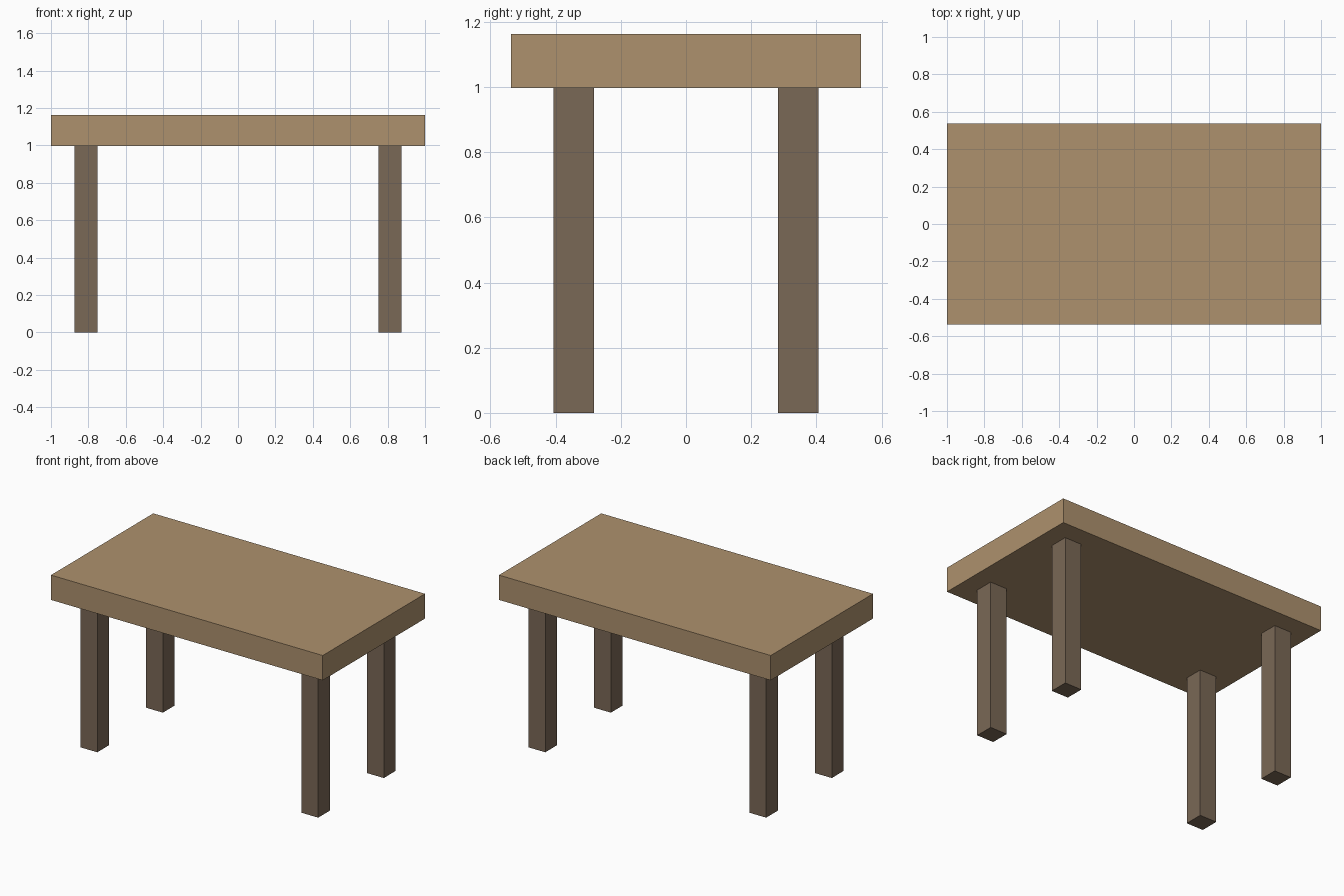
import bpy

if "Cube" in bpy.data.objects:
    bpy.data.objects.remove(bpy.data.objects["Cube"])


def material(name, rgb):
    mat = bpy.data.materials.new(name)
    mat.diffuse_color = (*rgb, 1.0)
    mat.use_nodes = True
    mat.node_tree.nodes["Principled BSDF"].inputs["Base Color"].default_value = mat.diffuse_color
    return mat


def box(name, centre, size, mat):
    bpy.ops.mesh.primitive_cube_add(size=1, location=centre)
    obj = bpy.context.object
    obj.name = name
    obj.scale = size
    bpy.ops.object.transform_apply(location=False, rotation=False, scale=True)
    obj.data.materials.append(mat)
    return obj


light_wood = material("light_wood", (0.42, 0.285, 0.155))
dark_wood = material("dark_wood", (0.195, 0.138, 0.093))

LEG_HEIGHT = 0.997
TOP_HEIGHT = 1.162

# Table top: thick slab resting on the legs
box("table_top", (0, 0, (LEG_HEIGHT + TOP_HEIGHT) / 2),
    (2.0, 1.075, TOP_HEIGHT - LEG_HEIGHT), light_wood)

# Four square legs, inset from the corners
for y_name, y in (("front", -1), ("back", 1)):
    for x_name, x in (("left", -1), ("right", 1)):
        box(f"{y_name}_{x_name}_leg", (x * 0.813, y * 0.345, LEG_HEIGHT / 2),
            (0.124, 0.124, LEG_HEIGHT), dark_wood)
